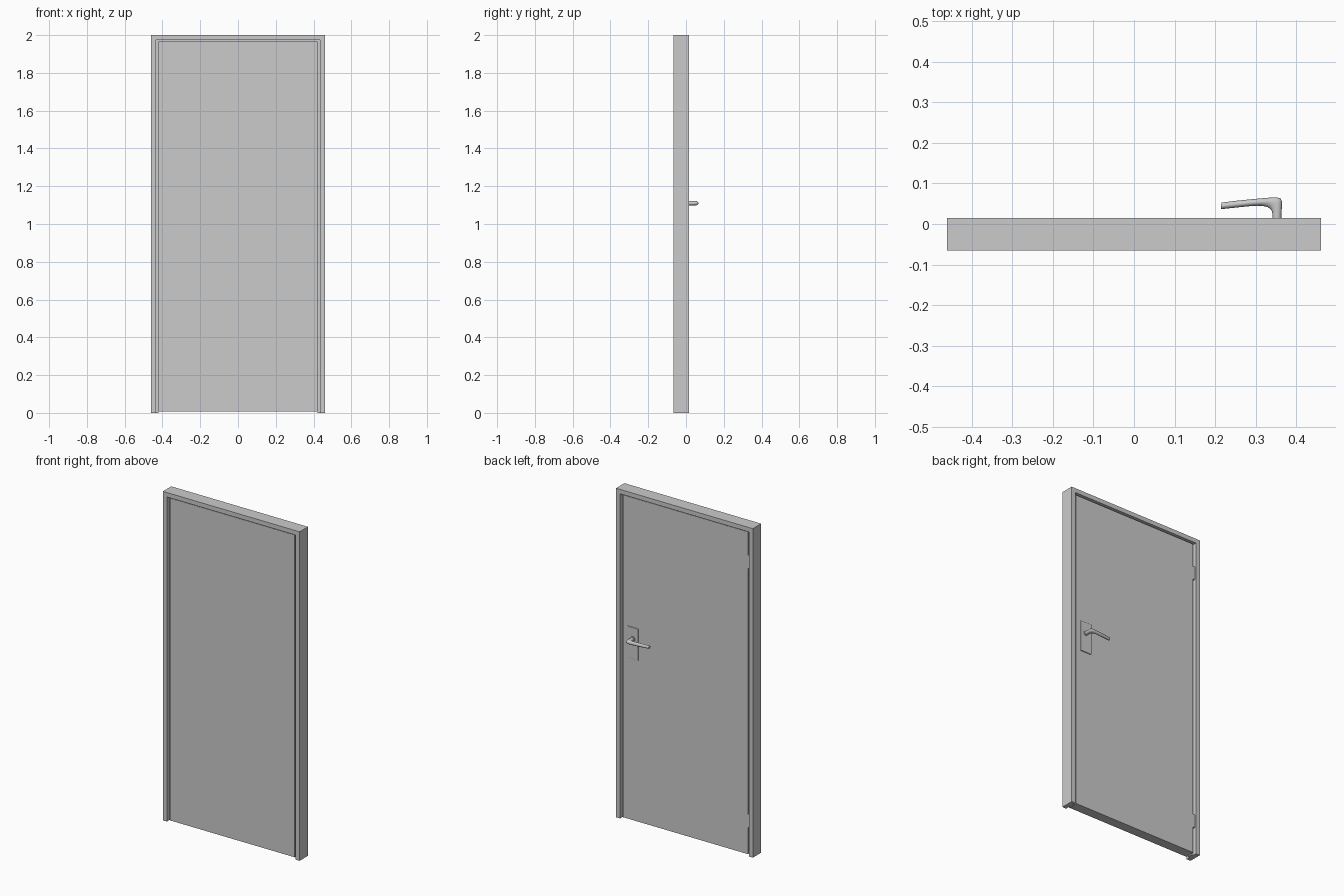
import bpy, bmesh, math

if "Cube" in bpy.data.objects:
    bpy.data.objects.remove(bpy.data.objects["Cube"])

Z_HANDLE = 1.11


def finish(name, bm):
    bmesh.ops.recalc_face_normals(bm, faces=bm.faces)
    mesh = bpy.data.meshes.new(name)
    bm.to_mesh(mesh)
    bm.free()
    obj = bpy.data.objects.new(name, mesh)
    bpy.context.collection.objects.link(obj)
    return obj


def box(name, lo, hi, bevel=0):
    bm = bmesh.new()
    bmesh.ops.create_cube(bm, size=1)
    for v in bm.verts:
        v.co = [lo[i] + (v.co[i] + 0.5) * (hi[i] - lo[i]) for i in range(3)]
    obj = finish(name, bm)
    if bevel:
        mod = obj.modifiers.new("bevel", 'BEVEL')
        mod.width = bevel
        mod.segments = 2
    return obj


def arch(name, outer, inner, y0, y1):
    """Upside-down U; outer and inner are (half width, top height)."""
    (xo, zo), (xi, zi) = outer, inner
    outline = [(-xo, 0), (-xo, zo), (xo, zo), (xo, 0),
               (xi, 0), (xi, zi), (-xi, zi), (-xi, 0)]
    bm = bmesh.new()
    front = [bm.verts.new((x, y0, z)) for x, z in outline]
    back = [bm.verts.new((x, y1, z)) for x, z in outline]
    for a, b, c, d in ((0, 1, 6, 7), (1, 2, 5, 6), (2, 3, 4, 5)):
        for ring in (front, back):
            bm.faces.new([ring[i] for i in (a, b, c, d)])
    for i in range(8):
        j = (i + 1) % 8
        bm.faces.new((front[i], front[j], back[j], back[i]))
    return finish(name, bm)


def loft(name, sections, sides=20):
    """Elliptical rings between an outer and inner edge point, with z half height."""
    bm = bmesh.new()
    rings = []
    for ox, oy, ix, iy, h in sections:
        ring = []
        for k in range(sides):
            a = math.tau * k / sides
            t = 0.5 + 0.5 * math.cos(a)
            ring.append(bm.verts.new((ix + (ox - ix) * t, iy + (oy - iy) * t,
                                      Z_HANDLE + h * math.sin(a))))
        rings.append(ring)
    for r, s in zip(rings, rings[1:]):
        for k in range(sides):
            n = (k + 1) % sides
            bm.faces.new((r[k], r[n], s[n], s[k]))
    bm.faces.new(rings[0])
    bm.faces.new(rings[-1])
    obj = finish(name, bm)
    bpy.ops.object.select_all(action='DESELECT')
    obj.select_set(True)
    bpy.context.view_layer.objects.active = obj
    bpy.ops.object.shade_smooth_by_angle(angle=math.radians(40))
    return obj


# Frame with a narrow stop strip in the gap around the door
arch("door_frame", (0.46, 2.0), (0.433, 1.973), -0.065, 0.015)
arch("frame_stop", (0.433, 1.973), (0.421, 1.967), -0.04, -0.012)

# Door leaf, slightly recessed on both sides
box("door_leaf", (-0.42, -0.055, 0.007), (0.42, 0.005, 1.966))

# Hinges
for z in (0.21, 1.785):
    box("hinge", (-0.434, -0.012, z - 0.04), (-0.419, 0.006, z + 0.04))

# Handle plate, collar and lever
box("handle_plate", (0.314, 0.004, 0.99), (0.39, 0.011, 1.18), 0.002)
loft("handle_collar", [(0.369, 0.009, 0.335, 0.009, 0.017),
                       (0.369, 0.014, 0.335, 0.014, 0.017)])
loft("handle_lever", [
    (0.363, 0.009, 0.341, 0.009, 0.011),
    (0.363, 0.022, 0.341, 0.022, 0.011),
    (0.364, 0.042, 0.340, 0.031, 0.011),
    (0.364, 0.056, 0.335, 0.038, 0.011),
    (0.361, 0.063, 0.328, 0.042, 0.011),
    (0.352, 0.0655, 0.318, 0.0440, 0.011),
    (0.335, 0.0650, 0.305, 0.0450, 0.011),
    (0.290, 0.0610, 0.280, 0.0435, 0.011),
    (0.250, 0.0570, 0.247, 0.0400, 0.010),
    (0.215, 0.0525, 0.214, 0.0365, 0.009)])
